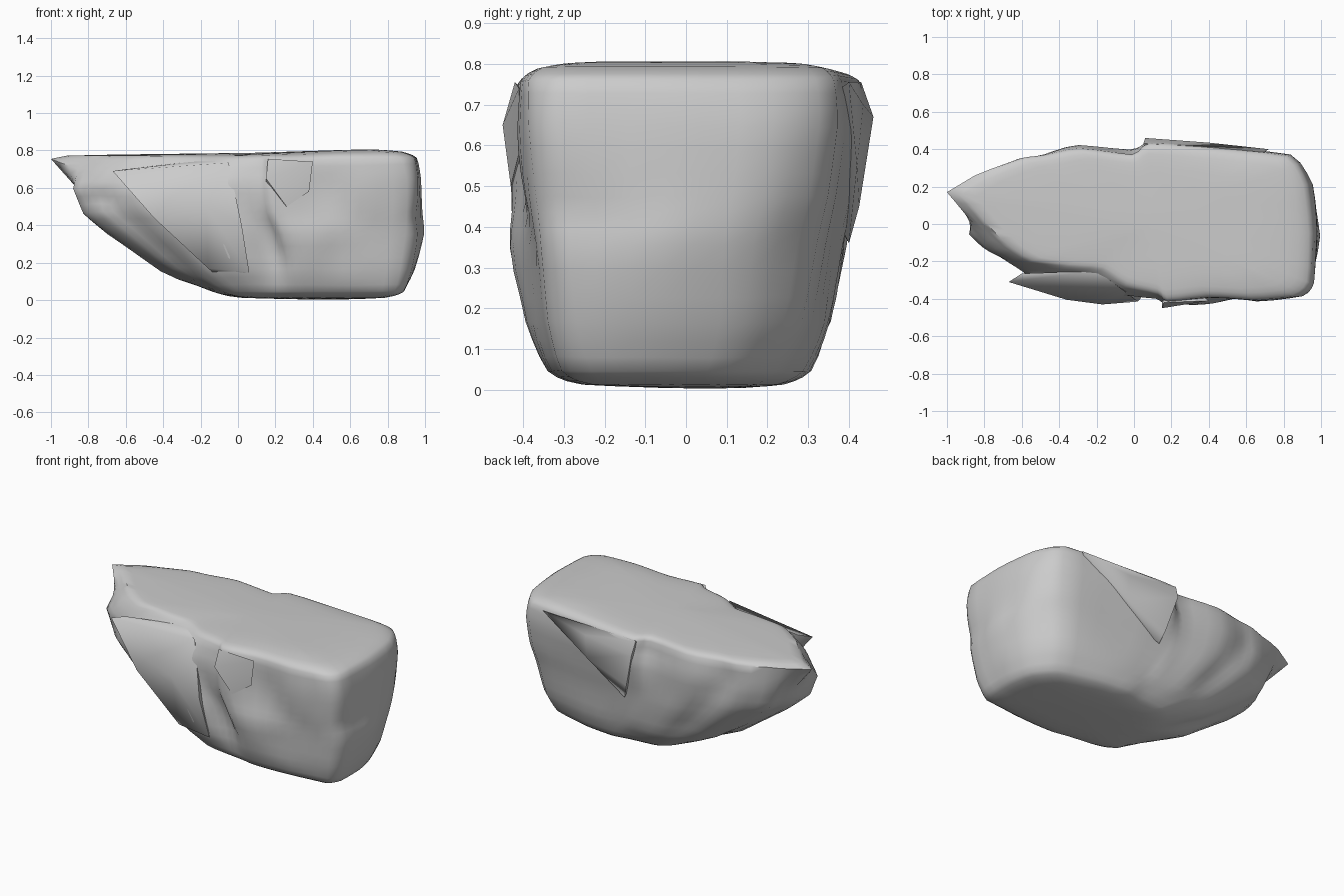
import bpy, bmesh, math
from mathutils import Vector, noise

if "Cube" in bpy.data.objects:
    bpy.data.objects.remove(bpy.data.objects["Cube"])

# Horizontal outlines of the rock, counter-clockwise from the pointed left end
TOP = [(-1, .17), (-.86, 0), (-.74, -.13), (-.6, -.22), (-.38, -.24), (-.18, -.25),
       (-.05, -.34), (.14, -.38), (.17, -.42), (.4, -.39), (.65, -.41), (.88, -.39),
       (.95, -.33), (.96, -.05), (.93, .22), (.85, .37), (.4, .41), (.06, .44),
       (0, .37), (-.3, .41), (-.48, .37), (-.6, .36), (-.85, .26)]
UPPER = [(-.86, .12), (-.88, -.06), (-.78, -.16), (-.62, -.24), (-.55, -.3), (-.3, -.37),
         (-.08, -.41), (.12, -.4), (.16, -.435), (.4, -.4), (.66, -.42), (.92, -.39),
         (.97, -.33), (.98, -.05), (.96, .22), (.86, .38), (.4, .42), (.06, .45),
         (-.02, .4), (-.3, .43), (-.5, .38), (-.62, .36), (-.8, .25)]
MID = [(-.7, .1), (-.69, -.06), (-.6, -.2), (-.46, -.28), (-.3, -.36), (-.1, -.41),
       (.05, -.4), (.18, -.37), (.25, -.42), (.42, -.42), (.62, -.41), (.91, -.36),
       (.97, -.3), (1, -.06), (.95, .17), (.81, .33), (.45, .365), (.1, .4),
       (0, .39), (-.2, .4), (-.36, .37), (-.49, .33), (-.61, .24)]
BASE = [(-.13, .05), (-.12, -.05), (-.1, -.15), (-.08, -.24), (-.02, -.28), (.06, -.3),
        (.14, -.31), (.22, -.32), (.32, -.34), (.45, -.34), (.62, -.33), (.85, -.31),
        (.89, -.24), (.89, -.05), (.86, .1), (.76, .22), (.5, .29), (.3, .31),
        (.2, .29), (.1, .28), (0, .27), (-.06, .22), (-.1, .14)]


def inset(pts, f, c):
    return [(c[0] + (x - c[0]) * f, c[1] + (y - c[1]) * f) for x, y in pts]


def blend(a, b, fx, fy):
    return [(p[0] + (q[0] - p[0]) * fx, p[1] + (q[1] - p[1]) * fy) for p, q in zip(a, b)]


def finish(bm, name, angle):
    bmesh.ops.recalc_face_normals(bm, faces=bm.faces)
    me = bpy.data.meshes.new(name)
    bm.to_mesh(me)
    bm.free()
    ob = bpy.data.objects.new(name, me)
    bpy.context.collection.objects.link(ob)
    bpy.ops.object.select_all(action='DESELECT')
    ob.select_set(True)
    bpy.context.view_layer.objects.active = ob
    bpy.ops.object.shade_smooth_by_angle(angle=math.radians(angle))
    return ob


def streak(bm, a, b, radius, depth):
    """Push (negative) or raise (positive) the surface along a line."""
    a, b = Vector(a), Vector(b)
    d = b - a
    bm.normal_update()
    moves = []
    for v in bm.verts:
        t = max(0, min(1, (v.co - a).dot(d) / d.length_squared))
        r = (v.co - a - d * t).length
        if r < radius * 2.5:
            moves.append((v, v.normal * depth * math.exp(-(r / radius) ** 2)))
    for v, m in moves:
        v.co += m


# Main rock body: stacked outlines, flat top, narrow base
levels = [
    (inset(BASE, .8, (.45, 0)), lambda x: .012),
    (BASE, lambda x: .04),
    (blend(MID, BASE, .5, .35), lambda x: .16),
    (MID, lambda x: .36),
    (blend(UPPER, MID, .3, .5), lambda x: .47),
    (UPPER, lambda x: .62 + .03 * x),
    (TOP, lambda x: .755 + .012 * max(x, 0)),
    (inset(TOP, .92, (.05, .03)), lambda x: .772 + .025 * max(x, 0)),
    (inset(TOP, .72, (.1, .03)), lambda x: .778 + .042 * max(x, 0)),
]
bm = bmesh.new()
rings = [[bm.verts.new((x, y, zf(x))) for x, y in pts] for pts, zf in levels]
n = len(TOP)
for i in (1, 2, 3):                      # lowered lip in front of the point
    rings[6][i].co.z = .7
for lo, hi in zip(rings, rings[1:]):
    for i in range(n):
        j = (i + 1) % n
        bm.faces.new((lo[i], lo[j], hi[j], hi[i]))
for ring, c in ((rings[0], (.5, .08, 0)), (rings[-1], (.1, .0, .788))):
    mid = bm.verts.new(c)
    for i in range(n):
        bm.faces.new((ring[i], ring[(i + 1) % n], mid))
bmesh.ops.recalc_face_normals(bm, faces=bm.faces)
bmesh.ops.subdivide_edges(bm, edges=bm.edges, cuts=2, use_grid_fill=True)

# Diagonal grooves and ridges on the front, end, back and sloping left side
for a, b, r, d in [
    ((-.05, -.42, .6), (.2, -.4, .22), .07, -.03),
    ((.1, -.42, .52), (.24, -.41, .32), .05, .015),
    ((.45, -.4, .6), (.75, -.41, .3), .09, -.025),
    ((.55, -.41, .25), (.75, -.38, .12), .08, -.02),
    ((.3, -.41, .36), (.42, -.42, .3), .07, .015),
    ((-.75, -.17, .55), (-.25, -.25, .17), .06, -.03),
    ((-.78, .0, .5), (-.3, .0, .1), .07, .015),
    ((-.75, .12, .5), (-.3, .12, .1), .05, -.025),
    ((.97, -.32, .44), (.97, -.2, .4), .07, -.025),
    ((0, .4, .7), (.2, .38, .15), .05, -.025),
    ((-.55, .38, .65), (-.2, .36, .2), .06, -.025),
]:
    streak(bm, a, b, r, d)

# Slight weathering, then soften the vertical corners and rims
for v in bm.verts:
    if .05 < v.co.z < .74:
        v.co += noise.noise_vector(v.co * 5) * .008
soft = [v for v in bm.verts if v.co.x > -.7]
for _ in range(2):
    bmesh.ops.smooth_vert(bm, verts=soft, factor=.4, use_axis_x=True,
                          use_axis_y=True, use_axis_z=True)
finish(bm, "rock_body", 50)


# Broken slabs: convex chunks leaning on the body
def chunk(name, pts):
    bm = bmesh.new()
    for p in pts:
        bm.verts.new(p)
    res = bmesh.ops.convex_hull(bm, input=bm.verts)
    loose = [g for g in res["geom_interior"] if isinstance(g, bmesh.types.BMVert)]
    if loose:
        bmesh.ops.delete(bm, geom=loose, context='VERTS')
    finish(bm, name, 60)


chunk("front_slab", [(-.67, -.31, .69), (-.6, -.265, .7), (-.2, -.25, .745), (-.05, -.36, .735),
                     (-.17, -.43, .5), (-.36, -.405, .55), (-.45, -.37, .44), (-.42, -.3, .42),
                     (-.16, -.36, .17), (.06, -.37, .15), (-.1, -.28, .12), (.02, -.415, .4)])
chunk("front_flake", [(.15, -.45, .65), (.16, -.42, .755), (.4, -.41, .74), (.26, -.43, .5),
                      (.38, -.41, .58), (.25, -.3, .65), (.15, -.35, .6)])
chunk("back_ledge", [(.06, .46, .67), (.05, .43, .755), (.4, .435, .7), (.72, .4, .755),
                     (.12, .425, .45), (.15, .4, .36), (.4, .42, .55), (.1, .25, .6),
                     (.5, .25, .65)])
